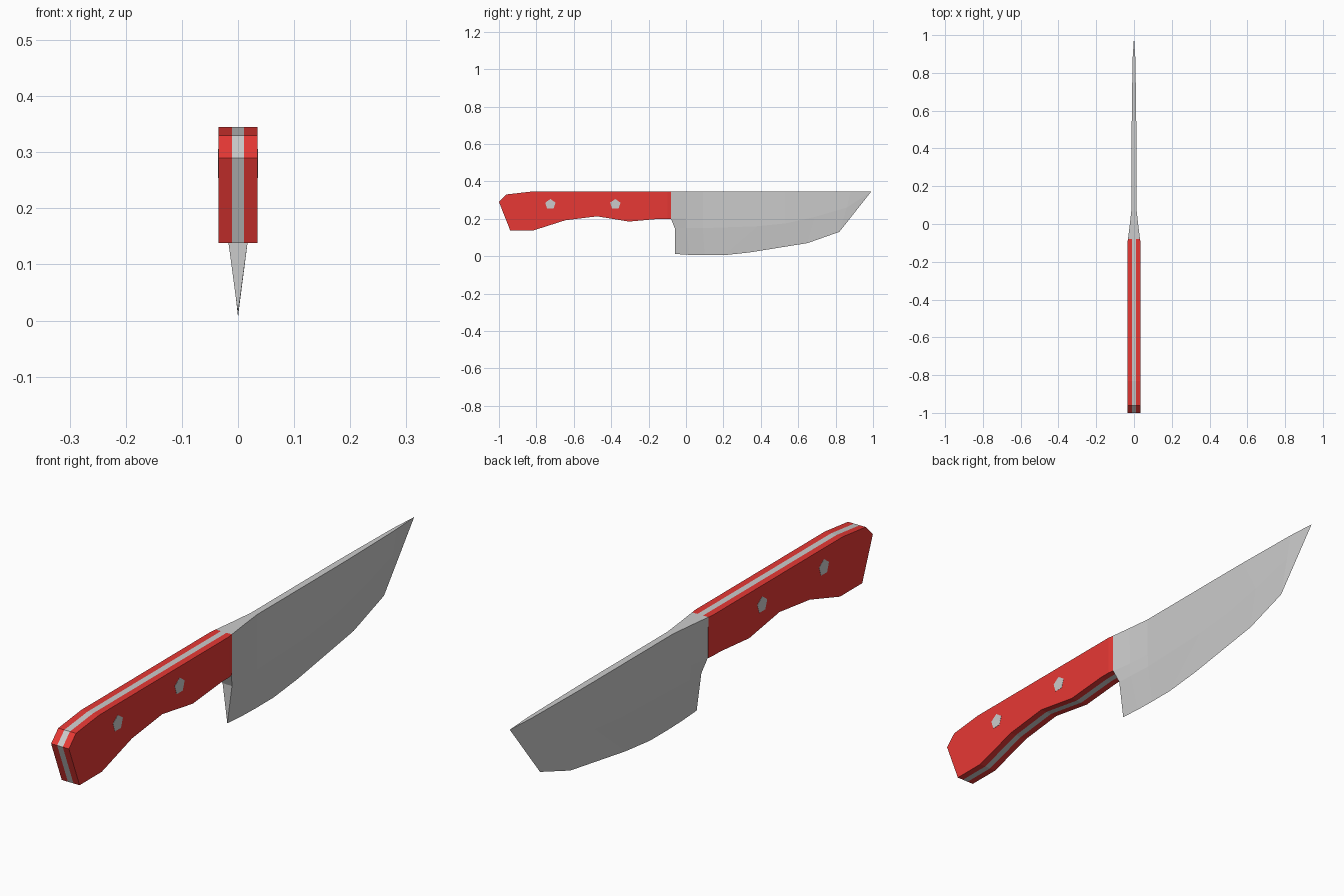
import bpy, bmesh, math

if "Cube" in bpy.data.objects:
    bpy.data.objects.remove(bpy.data.objects["Cube"])


def finish(bm, name, mat=None):
    bmesh.ops.remove_doubles(bm, verts=bm.verts, dist=1e-5)
    bmesh.ops.recalc_face_normals(bm, faces=bm.faces)
    mesh = bpy.data.meshes.new(name)
    bm.to_mesh(mesh)
    bm.free()
    ob = bpy.data.objects.new(name, mesh)
    bpy.context.collection.objects.link(ob)
    if mat:
        mesh.materials.append(mat)
    return ob


def prism(profile, x0, x1):
    """Extrude a (y, z) profile from x0 to x1."""
    bm = bmesh.new()
    face = bm.faces.new([bm.verts.new((x0, y, z)) for y, z in profile])
    ext = bmesh.ops.extrude_face_region(bm, geom=[face])["geom"]
    for v in ext:
        if isinstance(v, bmesh.types.BMVert):
            v.co.x = x1
    return bm


def mirror(ob):
    ob.modifiers.new("Mirror", "MIRROR").use_axis = (True, False, False)


def material(name, color):
    mat = bpy.data.materials.new(name)
    mat.diffuse_color = color
    mat.use_nodes = True
    mat.node_tree.nodes["Principled BSDF"].inputs["Base Color"].default_value = mat.diffuse_color
    return mat


red = material("red", (0.80, 0.04, 0.035, 1))
TOP = 0.345

# Handle outline shared by tang and scales
handle = [(-1, 0.29), (-0.96, 0.33), (-0.83, TOP), (-0.08, TOP), (-0.08, 0.2),
          (-0.14, 0.2), (-0.305, 0.185), (-0.475, 0.213), (-0.645, 0.192),
          (-0.815, 0.138), (-0.94, 0.138)]

# Tang
finish(prism(handle, -0.011, 0.011), "tang")

# Handle scales, slightly tapered where they meet the blade
bm = prism(handle, 0.011, 0.035)
bmesh.ops.bisect_plane(bm, geom=bm.verts[:] + bm.edges[:] + bm.faces[:],
                       plane_co=(0, -0.1, 0), plane_no=(0, 1, 0))
for v in bm.verts:
    if v.co.y > -0.09 and v.co.x > 0.03:
        v.co.x = 0.032
mirror(finish(bm, "handle_scales", red))

# Five-sided rivets
for i, y in enumerate((-0.725, -0.378)):
    pts = [(y + 0.029 * math.sin(a), 0.277 + 0.029 * math.cos(a))
           for a in (k * math.tau / 5 for k in range(5))]
    mirror(finish(prism(pts, 0.02, 0.0356), f"rivet_{i + 1}"))

# Blade: lofted spine, bevel ridge and cutting edge
spine = [(-0.08, 0.032), (0, 0.022), (0.09, 0.012), (0.38, 0.012),
         (0.53, 0.012), (0.62, 0.0115), (0.88, 0.007), (0.99, 0)]
ridge = [(-0.06, 0.15, 0.0185), (0, 0.15, 0.016), (0.09, 0.15, 0.011),
         (0.38, 0.16, 0.011), (0.53, 0.175, 0.0105), (0.69, 0.21, 0.009),
         (0.86, 0.26, 0.006), (0.99, TOP, 0)]
edge = [(-0.06, 0.012), (0.02, 0.007), (0.1, 0.005), (0.2, 0.005),
        (0.34, 0.02), (0.65, 0.07), (0.82, 0.13), (0.99, TOP)]
bm = bmesh.new()
rings = []
for i, ((sy, sw), (ry, rz, rw), (ey, ez)) in enumerate(zip(spine, ridge, edge)):
    t = 0.74
    mid = (sw + (rw - sw) * t, sy + (ry - sy) * t, TOP + (rz - TOP) * t)
    if i == 0:
        mid = (0.03, -0.08, 0.2)
    side = [(sw, sy, TOP), mid, (rw, ry, rz)]
    pts = side + [(0, ey, ez)] + [(-x, y, z) for x, y, z in reversed(side)]
    rings.append([bm.verts.new(p) for p in pts])
for a, b in zip(rings, rings[1:]):
    for k in range(7):
        n = (k + 1) % 7
        bm.faces.new((a[k], a[n], b[n], b[k]))
for cap in ((0, 1, 5, 6), (1, 2, 4, 5), (2, 3, 4)):
    bm.faces.new([rings[0][k] for k in cap])
finish(bm, "blade")
